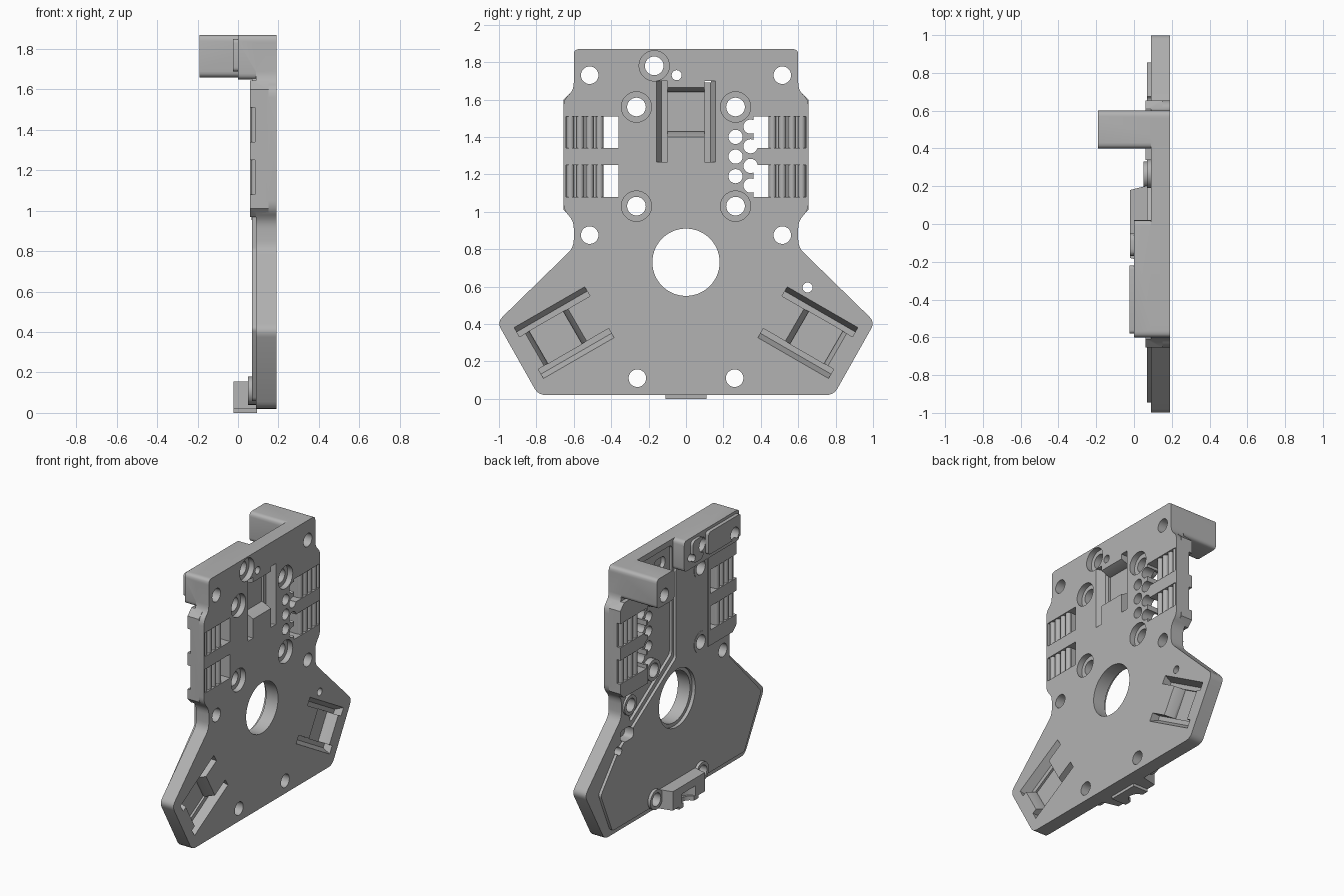
import bpy, bmesh, math
from mathutils import Vector, Matrix

if "Cube" in bpy.data.objects:
    bpy.data.objects.remove(bpy.data.objects["Cube"], do_unlink=True)

grey = bpy.data.materials.new("plain grey plastic")
grey.use_nodes = True
grey.diffuse_color = (0.45, 0.45, 0.45, 1)
grey.node_tree.nodes["Principled BSDF"].inputs["Base Color"].default_value = grey.diffuse_color

FRONT, BACK = 0.19, 0.09      # faces of the plate along x
HUB = Vector((0, 0.73))       # centre of the large bore, as (y, z)


def fillet(pts, r, steps=4):
    """Round every corner of a (y, z) polygon."""
    out, n = [], len(pts)
    for i in range(n):
        p = Vector(pts[i])
        a, b = Vector(pts[i - 1]) - p, Vector(pts[(i + 1) % n]) - p
        a, b = (p + v.normalized() * min(r, v.length * 0.45) for v in (a, b))
        for k in range(steps + 1):
            t = k / steps
            out.append(a * (1 - t) ** 2 + p * 2 * t * (1 - t) + b * t * t)
    return out


def loft(name, low, high, x0, x1):
    """Solid between polygon low at x0 and polygon high at x1."""
    bm = bmesh.new()
    va = [bm.verts.new((x0, p[0], p[1])) for p in low]
    vb = [bm.verts.new((x1, p[0], p[1])) for p in high]
    n = len(va)
    bm.faces.new(va)
    bm.faces.new(vb[::-1])
    for i in range(n):
        bm.faces.new((va[i], vb[i], vb[(i + 1) % n], va[(i + 1) % n]))
    bmesh.ops.recalc_face_normals(bm, faces=bm.faces)
    me = bpy.data.meshes.new(name)
    bm.to_mesh(me)
    bm.free()
    me.materials.append(grey)
    ob = bpy.data.objects.new(name, me)
    bpy.context.collection.objects.link(ob)
    return ob


def prism(name, pts, x0, x1):
    return loft(name, pts, pts, x0, x1)


def rect(y0, y1, z0, z1):
    return [(y0, z0), (y1, z0), (y1, z1), (y0, z1)]


def circle(y, z, r, n=28):
    return [(y + r * math.cos(math.tau * k / n), z + r * math.sin(math.tau * k / n)) for k in range(n)]


def combine(ob, other, op):
    """Apply a boolean and discard the helper."""
    mod = ob.modifiers.new("bool", "BOOLEAN")
    mod.object, mod.operation, mod.solver = other, op, "EXACT"
    bpy.context.view_layer.update()
    me = bpy.data.meshes.new_from_object(ob.evaluated_get(bpy.context.evaluated_depsgraph_get()))
    ob.modifiers.clear()
    ob.data = me
    bpy.data.objects.remove(other, do_unlink=True)


def add(pts, x0, x1=0.15):
    combine(body, prism("helper", pts, x0, x1), "UNION")


def cut(pts, x0, x1):
    combine(body, prism("helper", pts, x0, x1), "DIFFERENCE")


# Main plate outline
half = [(0.79, 0.02), (1.01, 0.41), (0.6, 0.81), (0.6, 0.95), (0.655, 1.01),
        (0.655, 1.6), (0.6, 1.65), (0.6, 1.87)]
outline = half + [(-y, z) for y, z in reversed(half)]
body = prism("mounting_plate", fillet(outline, 0.04), BACK, FRONT)

# Raised back panel, leaving the wiring area low on one side
add(fillet([(0.73, 0.06), (0.86, 0.36), (0.66, 0.6), (0.01, 1.02), (0.01, 1.66),
            (-0.59, 1.66), (-0.59, 0.8), (-0.95, 0.42), (-0.76, 0.06)], 0.02), 0.07)
cut(fillet([(0.06, 1.03), (0.5, 0.74), (0.55, 0.95), (0.55, 1.83), (0.03, 1.83), (0.03, 1.05)], 0.03), 0, 0.11)

# Side ears that carry the cable combs
for s in (-1, 1):
    ear = [(0.34, 0.97), (0.615, 0.97), (0.655, 1.01), (0.655, 1.6), (0.61, 1.645), (0.34, 1.645)]
    add([(s * y, z) for y, z in ear], 0.06)

# Thick top block with its pads, and the long top tab
add(fillet([(-0.6, 1.65), (0.02, 1.65), (0.02, 1.87), (-0.6, 1.87)], 0.03), 0.0, FRONT)
add(fillet(rect(-0.58, -0.22, 1.69, 1.85), 0.02), -0.025)
add(fillet(rect(-0.17, -0.05, 1.69, 1.85), 0.04), -0.02)
add(fillet(rect(0.4, 0.6, 1.66, 1.87), 0.03), -0.19, FRONT)

# Screw bosses on the back
deep_screws = [(-0.17, 1.78)] + [(s * 0.265, z) for s in (-1, 1) for z in (1.03, 1.56)]
plain_screws = [(s * y, z) for s in (-1, 1) for y, z in ((0.515, 1.73), (0.515, 0.875), (0.26, 0.11))]
for y, z in deep_screws[1:]:
    add(circle(y, z, 0.075), 0.068)
for s in (-1, 1):
    add(circle(s * 0.515, 0.875, 0.07), 0.075)
    add(circle(s * 0.26, 0.11, 0.07), 0.05)

# Bore with a shallow step on the back
cut(circle(*HUB, 0.18, 56), -1, 1)
cut(circle(*HUB, 0.205, 56), 0, 0.095)

# Screw holes, counterbores and small pin holes
for y, z in plain_screws:
    cut(circle(y, z, 0.047), -1, 1)
for y, z in deep_screws:
    cut(circle(y, z, 0.081), 0.15, 1)
    cut(circle(y, z, 0.05), -1, 1)
for y, z in ((-0.05, 1.73), (0.65, 0.595)):
    cut(circle(y, z, 0.027, 16), -1, 1)
wire_holes = [(0.345, 1.14 + 0.105 * k) for k in range(4)] + [(0.265, 1.19 + 0.105 * k) for k in range(3)]
for y, z in wire_holes:
    cut(circle(y, z, 0.038, 20), -1, 1)

# Rounded wire pockets on the back
for y, z in ((0.14, 1.73), (0.55, 0.68)):
    cut(fillet(rect(y - 0.06, y + 0.06, z - 0.04, z + 0.04), 0.035), 0, 0.14)

# Sensor seats: two rails and a sloped middle, repeated around the bore
for k in range(3):
    turn = Matrix.Rotation(math.tau * k / 3, 2)

    def place(pts):
        return [turn @ (Vector(p) - HUB) + HUB for p in pts]
    cut(place(rect(-0.1, 0.1, 1.43, 1.64)), 0.115, 0.3)
    low, high = place(rect(-0.11, 0.11, 1.43, 1.64)), place(rect(-0.11, 0.11, 1.4, 1.665))
    combine(body, loft("helper", low, high, 0.13, 0.192), "DIFFERENCE")
    for s in (-1, 1):
        ends = sorted((s * 0.158, s * 0.1))
        slope = sorted((s * 0.13, s * 0.1))
        low, high = place(rect(*slope, 1.265, 1.7)), place(rect(*ends, 1.265, 1.7))
        combine(body, loft("helper", low, high, 0.13, 0.192), "DIFFERENCE")

# Cable slots and comb pockets on both faces
for s in (-1, 1):
    for z in (1.08, 1.34):
        cut(rect(*sorted((s * 0.36, s * 0.44)), z, z + 0.17), -1, 1)
        cut(rect(*sorted((s * 0.43, s * 0.642)), z, z + 0.17), 0.16, 1)
        cut(rect(*sorted((s * 0.43, s * 0.7)), z, z + 0.17), 0, 0.085)

# Round comb ribs inside the pockets
bm = bmesh.new()
for s in (-1, 1):
    for z in (1.165, 1.425):
        for k in range(4):
            for x in (0.164, 0.084):
                at = Matrix.Translation((x, s * (0.462 + 0.052 * k), z))
                bmesh.ops.create_cone(bm, cap_ends=True, segments=16, radius1=0.02,
                                      radius2=0.02, depth=0.17, matrix=at)
me = bpy.data.meshes.new("comb_ribs")
bm.to_mesh(me)
bm.free()
me.materials.append(grey)
ribs = bpy.data.objects.new("comb_ribs", me)
bpy.context.collection.objects.link(ribs)


def upright(name, pts, z0, z1):
    """Prism along z from (x, y) points."""
    ob = prism(name, [(y, -x) for x, y in pts], z0, z1)
    ob.data.transform(Matrix.Rotation(math.radians(-90), 4, "Y"))
    # local x became z and local z became -x
    if ob.data.vertices[0].co.z < -0.001 or max(v.co.z for v in ob.data.vertices) <= 0.0:
        ob.data.transform(Matrix.Scale(-1, 4, (0, 0, 1)))
        ob.data.flip_normals()
    return ob


# Bottom clip with a half-round saddle
def tidy(pts, z0, z1, name):
    ob = upright(name, pts, z0, z1)
    xs = [v.co.x for v in ob.data.vertices]
    want = [p[0] for p in pts]
    if abs(min(xs) - min(want)) > 0.001:
        ob.data.transform(Matrix.Scale(-1, 4, (1, 0, 0)))
        ob.data.flip_normals()
    return ob


clip = tidy([(0.1, -0.21), (-0.022, -0.18), (-0.022, 0.18), (0.1, 0.21)], 0.02, 0.155, "bottom_clip")
combine(clip, tidy(circle(-0.03, 0, 0.075), -0.1, 0.3, "helper"), "DIFFERENCE")
lip = tidy([(0.095, -0.11), (-0.022, -0.11), (-0.022, 0.11), (0.095, 0.11)], 0.0, 0.03, "clip_lip")
combine(lip, tidy(circle(-0.03, 0, 0.06), -0.1, 0.3, "helper"), "DIFFERENCE")

# Smooth the round walls, keep hard edges
for ob in (body, clip, lip, ribs):
    bpy.ops.object.select_all(action="DESELECT")
    ob.select_set(True)
    bpy.context.view_layer.objects.active = ob
    bpy.ops.object.shade_smooth_by_angle(angle=math.radians(30))
